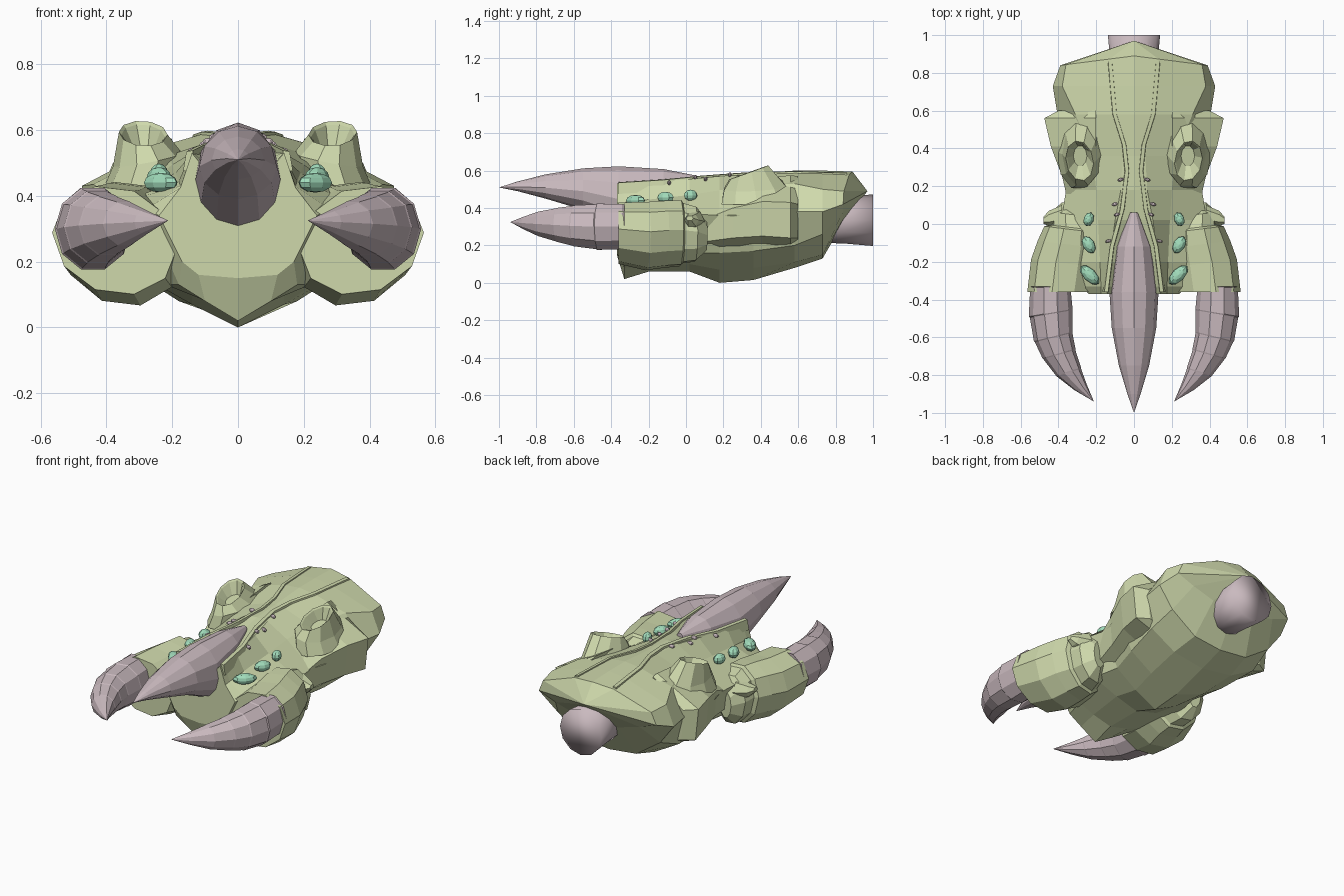
import bpy, bmesh, math
from mathutils import Vector, Matrix


def material(name, rgb):
    m = bpy.data.materials.new(name)
    m.diffuse_color = (*rgb, 1)
    return m


GREEN = material("olive green", (0.62, 0.69, 0.41))
PINK = material("dusty pink", (0.59, 0.49, 0.52))
GEM = material("mint green", (0.36, 0.72, 0.50))


def finish(bm, name, mat, mirror=False, smooth=False):
    bmesh.ops.remove_doubles(bm, verts=bm.verts, dist=0.0005)
    bmesh.ops.recalc_face_normals(bm, faces=bm.faces)
    for f in bm.faces:
        f.smooth = smooth
    me = bpy.data.meshes.new(name)
    bm.to_mesh(me)
    bm.free()
    me.materials.append(mat)
    ob = bpy.data.objects.new(name, me)
    bpy.context.collection.objects.link(ob)
    if mirror:
        ob.modifiers.new("Mirror", 'MIRROR').use_mirror_merge = False
    return ob


def loft(name, rings, mat, mirror=False, smooth=False):
    """Skin a row of equal-sized rings and cap the ends."""
    bm = bmesh.new()
    vs = [[bm.verts.new(p) for p in r] for r in rings]
    n = len(vs[0])
    for a, b in zip(vs, vs[1:]):
        for i in range(n):
            j = (i + 1) % n
            bm.faces.new((a[i], a[j], b[j], b[i]))
    for r in (vs[0], vs[-1]):
        if (r[0].co - r[n // 2].co).length > 0.002:
            bm.faces.new(r)
    return finish(bm, name, mat, mirror, smooth)


def ring(c, u, v, n, turn=0.0):
    c, u, v = Vector(c), Vector(u), Vector(v)
    angles = [2 * math.pi * i / n + turn for i in range(n)]
    return [c + u * math.cos(a) + v * math.sin(a) for a in angles]


# Main hull: half cross-sections (x, z) from keel to spine, mirrored per ring
hull = [
    (-0.37, (0, .15, .12, .16, .17, .20, .24, .34, .175, .425, .14, .53, 0, .36)),
    (-0.33, (0, .02, .10, .08, .18, .13, .28, .36, .175, .43, .14, .535, 0, .40)),
    (-0.20, (0, .06, .12, .09, .22, .13, .36, .38, .18, .445, .13, .54, 0, .46)),
    (0.02, (0, .06, .14, .10, .30, .16, .385, .37, .19, .47, .10, .555, 0, .54)),
    (0.18, (0, .00, .14, .07, .27, .16, .36, .36, .20, .495, .07, .57, 0, .575)),
    (0.36, (0, .015, .18, .08, .32, .17, .41, .36, .22, .52, .06, .575, 0, .585)),
    (0.58, (0, .08, .20, .11, .36, .20, .405, .38, .31, .53, .10, .59, 0, .60)),
    (0.73, (0, .13, .18, .15, .34, .26, .43, .38, .38, .50, .12, .585, 0, .60)),
    (0.84, (0, .32, .14, .34, .28, .38, .39, .42, .36, .49, .13, .58, 0, .595)),
    (0.97, (0, .49) * 7),
]
rings = []
for y, p in hull:
    half = list(zip(p[::2], p[1::2]))
    full = half + [(-x, z) for x, z in half[-2:0:-1]]
    # the rear edge of the roof reaches further back at the middle
    rings.append([(x, y + (.05 * (1 - abs(x) / .39) if y == .84 and z > .4 else 0), z) for x, z in full])
loft("hull", rings, GREEN)

# Curved rails beside the spine
rails = []
for x, y, z in ((.145, -.36, .535), (.115, -.12, .55), (.06, .08, .57), (.035, .28, .585),
                (.05, .42, .59), (.10, .58, .595), (.125, .86, .586)):
    rails.append([(x + dx, y, z + dz) for dx, dz in
                  ((-.014, -.06), (.022, -.06), (.012, 0), (-.008, .003))])
loft("spine_rail", rails, GREEN, True)

# Front side lobes that hold the claws, sloping down towards the middle
lobe = []
for y, cx, cz, rx, rz in ((.11, .34, .25, .04, .08), (.05, .33, .26, .11, .15),
                          (-.02, .32, .265, .13, .165), (-.03, .325, .265, .15, .18),
                          (-.11, .335, .26, .175, .182), (-.21, .355, .25, .19, .185),
                          (-.36, .375, .265, .19, .165)):
    r = ring((cx, y, cz), (rx, 0, 0.12 * rx), (0, 0, rz), 10)
    for p in r:
        p.y += 0.12 * (p.x - cx) if y > -.3 else 0
    lobe.append(r)
loft("claw_lobe", lobe, GREEN, True)

# Small knob on the back edge of each lobe
loft("lobe_knob", [ring((.38, .05, .33), (0, .05, 0), (0, 0, .06), 6),
                   ring((.45, .03, .335), (0, .04, 0), (0, 0, .035), 6),
                   ring((.478, .02, .345), (0, .02, 0), (0, 0, .015), 6)], GREEN, True)

# Shoulder blocks around the turrets
block = []
for y, p in ((.10, (.28, .20, .33, .22, .345, .34, .24, .42)),
             (.25, (.28, .18, .365, .24, .38, .40, .20, .50)),
             (.41, (.25, .17, .42, .25, .44, .435, .20, .56)),
             (.56, (.25, .17, .455, .24, .475, .43, .20, .575)),
             (.60, (.25, .20, .39, .24, .40, .42, .20, .57))):
    block.append([(p[i], y, p[i + 1]) for i in (0, 2, 4, 6)])
loft("shoulder_block", block, GREEN, True)

# Turrets with a wide tilted crater
tilt = (0, .105, .038)
loft("turret", [ring((.295, .38, .42), (.115, 0, 0), (0, .20, 0), 10),
                ring((.275, .37, .51), (.105, 0, -.02), (0, .175, .01), 10),
                ring((.288, .335, .59), (.074, .015, .004), tilt, 10),
                ring((.288, .338, .583), (.066, .014, .004), (0, .095, .034), 10),
                ring((.285, .36, .535), (.036, 0, 0), (0, .055, .01), 10)], GREEN, True)

# Central horn
horn = []
for y, w, top, bot in ((.06, .02, .572, .53), (-.12, .095, .608, .42), (-.36, .13, .623, .305),
                       (-.55, .118, .612, .39), (-.75, .08, .58, .45), (-.9, .035, .542, .49),
                       (-1, 0, .51, .51)):
    mid = bot + (top - bot) * .45
    horn.append([(w * math.cos(a), y, mid + math.sin(a) * ((top - mid) if math.sin(a) > 0 else (mid - bot)))
                 for a in (math.pi * i / 6 for i in range(12))])
loft("central_horn", horn, PINK)

# Curved claws: inner point, outer point, centre height, half height
claw = []
for xi, yi, xo, yo, z, h in ((.335, -.33, .555, -.33, .30, .13), (.325, -.45, .557, -.49, .30, .13),
                             (.325, -.57, .53, -.62, .305, .115), (.31, -.66, .485, -.71, .31, .095),
                             (.28, -.76, .415, -.80, .315, .07), (.25, -.85, .315, -.88, .32, .035),
                             (.212, -.94, .212, -.94, .325, 0)):
    a, b = Vector((xi, yi, z)), Vector((xo, yo, z))
    claw.append(ring((a + b) / 2, (b - a) / 2, (0, 0, h), 10))
    if h > .05:  # slightly raised lip at each segment
        c = ring((a + b) / 2, (b - a) / 2 * .97, (0, 0, h * .97), 10)
        claw.append([p + Vector((-.002, -.006, 0)) for p in c])
loft("claw", claw, PINK, True)

# Rear pipe, softly shaded
loft("rear_pipe", [ring((0, y, .335), (r, 0, 0), (0, 0, r), 12)
                   for y, r in ((.70, .12), (.85, .125), (1.0, .138))], PINK, smooth=True)


def bead(name, loc, size, angle, mat):
    bm = bmesh.new()
    bmesh.ops.create_uvsphere(bm, u_segments=8, v_segments=6, radius=1)
    m = Matrix.Translation(loc) @ Matrix.Rotation(math.radians(angle), 4, 'Z') @ Matrix.Diagonal((*size, 1))
    bmesh.ops.transform(bm, matrix=m, verts=bm.verts)
    finish(bm, name, mat, True)


# Gem rows
for x, y, z, l, w, ang in ((.235, -.27, .44, .068, .034, 45), (.24, -.11, .457, .05, .032, 60),
                           (.24, .025, .468, .038, .027, 110)):
    bead("gem", (x, y, z), (l, w, .03), ang, GEM)

# Small studs beside the spine
for x, y, z in ((.07, .235, .578), (.10, .105, .555), (.09, .05, .564), (.135, -.09, .535)):
    bead("stud", (x, y, z), (.018, .009, .012), -15, PINK)
